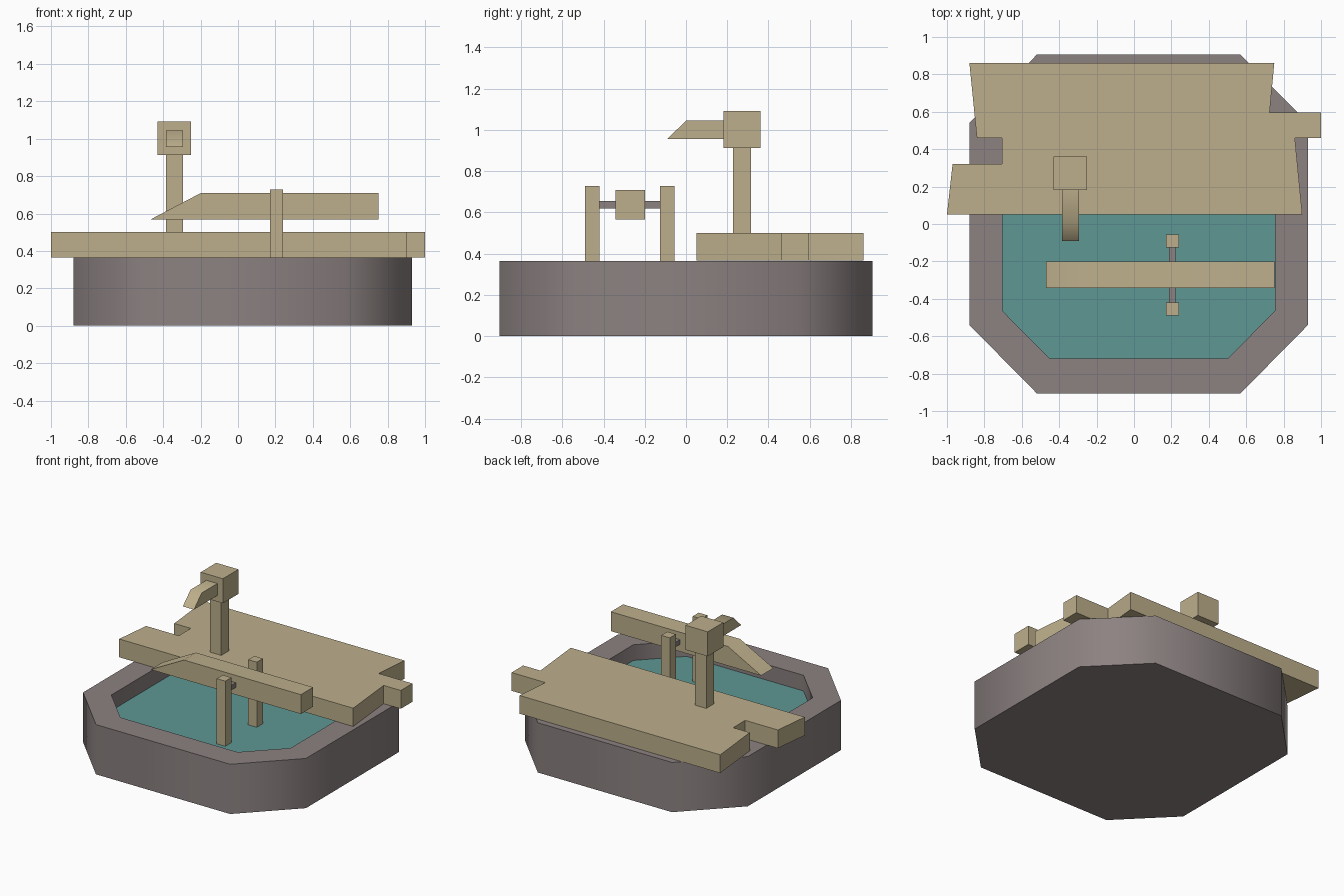
import bpy, bmesh, math
from mathutils import Vector

if "Cube" in bpy.data.objects:
    bpy.data.objects.remove(bpy.data.objects["Cube"])


def material(name, rgb):
    m = bpy.data.materials.new(name)
    m.diffuse_color = (*rgb, 1)
    m.use_nodes = True
    m.node_tree.nodes["Principled BSDF"].inputs["Base Color"].default_value = m.diffuse_color
    return m


BAMBOO = material("bamboo tan", (0.51, 0.43, 0.262))
STONE = material("warm grey stone", (0.262, 0.222, 0.22))
WATER = material("teal water", (0.112, 0.31, 0.292))


def finish(name, bm, mat, smooth=None):
    bmesh.ops.recalc_face_normals(bm, faces=bm.faces)
    me = bpy.data.meshes.new(name)
    bm.to_mesh(me)
    bm.free()
    me.materials.append(mat)
    ob = bpy.data.objects.new(name, me)
    bpy.context.collection.objects.link(ob)
    if smooth:
        bpy.ops.object.select_all(action='DESELECT')
        ob.select_set(True)
        bpy.context.view_layer.objects.active = ob
        bpy.ops.object.shade_smooth_by_angle(angle=math.radians(smooth))
    return ob


def prism(name, profile, axis, lo, hi, mat, smooth=None):
    """Extrude a flat profile along an axis: x -> (y,z), y -> (x,z), z -> (x,y)."""
    place = {'x': lambda a, b: (lo, a, b),
             'y': lambda a, b: (a, lo, b),
             'z': lambda a, b: (a, b, lo)}[axis]
    bm = bmesh.new()
    face = bm.faces.new([bm.verts.new(place(a, b)) for a, b in profile])
    out = bmesh.ops.extrude_face_region(bm, geom=[face])
    step = Vector([hi - lo if axis == k else 0 for k in 'xyz'])
    bmesh.ops.translate(bm, vec=step,
                        verts=[v for v in out['geom'] if isinstance(v, bmesh.types.BMVert)])
    return finish(name, bm, mat, smooth)


def box(name, x, y, z, mat):
    return prism(name, [(x[0], y[0]), (x[1], y[0]), (x[1], y[1]), (x[0], y[1])],
                 'z', z[0], z[1], mat)


def octagon(hx, hy, fx, fy, cx=0.025):
    pts = [(fx, -hy), (hx, -fy), (hx, fy), (fx, hy)]
    pts += [(-a, -b) for a, b in pts]
    return [(a + cx, b) for a, b in pts]


# Stone basin: outer wall, rim, inner wall and floor as stacked rings
RIM, LEVEL, FLOOR = 0.365, 0.25, 0.21
outer = octagon(0.905, 0.905, 0.545, 0.54)
inner = octagon(0.728, 0.72, 0.475, 0.465)
bm = bmesh.new()
rings = [[bm.verts.new((a, b, z)) for a, b in pts]
         for pts, z in ((outer, 0), (outer, RIM), (inner, RIM), (inner, FLOOR))]
for r0, r1 in zip(rings, rings[1:]):
    for i in range(8):
        j = (i + 1) % 8
        bm.faces.new((r0[i], r0[j], r1[j], r1[i]))
bm.faces.new(rings[0][::-1])
bm.faces.new(rings[3])
finish("basin", bm, STONE, 50)

# Water surface
bm = bmesh.new()
bm.faces.new([bm.verts.new((a, b, LEVEL)) for a, b in inner])
water = finish("water", bm, WATER)
if water.data.polygons[0].normal.z < 0:
    water.data.flip_normals()

# Deck with staggered plank ends
deck = [(-1.0, 0.05), (0.90, 0.05), (0.86, 0.46), (1.0, 0.46), (1.0, 0.595),
        (0.725, 0.595), (0.75, 0.86), (-0.88, 0.86), (-0.84, 0.46),
        (-0.705, 0.46), (-0.705, 0.32), (-0.97, 0.32)]
prism("deck", deck, 'z', RIM + 0.001, 0.5, BAMBOO)

# Water spout: upright, head block and cut pipe
box("spout_post", (-0.385, -0.295), (0.227, 0.315), (0.5, 0.915), BAMBOO)
box("spout_head", (-0.43, -0.25), (0.182, 0.362), (0.912, 1.092), BAMBOO)
prism("spout_pipe", [(0.19, 1.045), (0.0, 1.045), (-0.09, 0.957), (0.19, 0.957)],
      'x', -0.385, -0.295, BAMBOO, 50)

# Tipping arm with its slanted mouth
prism("tipping_arm", [(-0.47, 0.567), (0.75, 0.567), (0.75, 0.709), (-0.2, 0.709)],
      'y', -0.342, -0.2, BAMBOO, 50)

# Two arm supports and the axle between them
for name, y in (("front_support", -0.455), ("back_support", -0.09)):
    box(name, (0.17, 0.24), (y - 0.035, y + 0.035), (FLOOR, 0.728), BAMBOO)
box("axle", (0.188, 0.222), (-0.43, -0.115), (0.62, 0.655), STONE)
